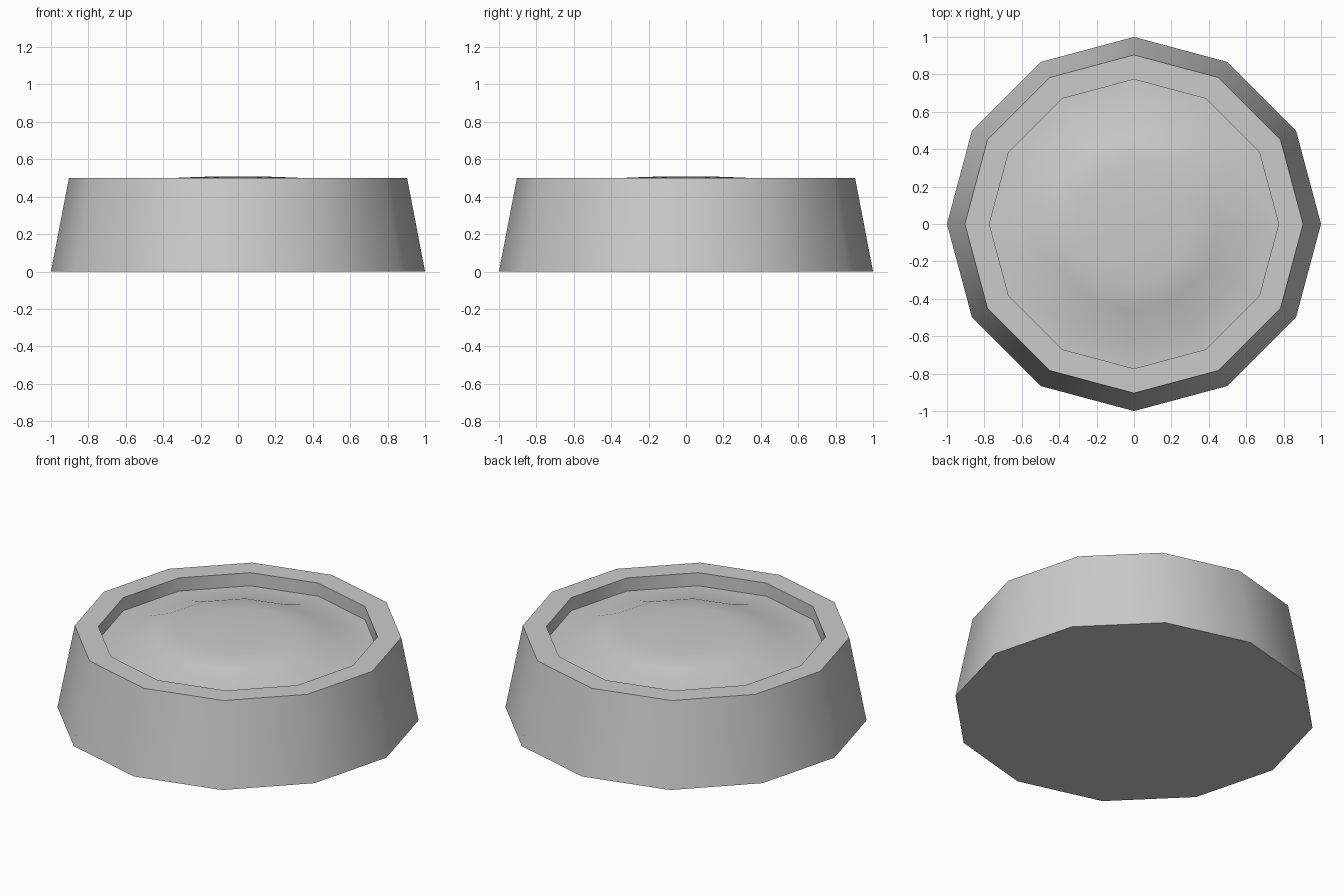
import bpy
import bmesh
from math import cos, sin, pi, radians

SIDES = 12

cube = bpy.data.objects.get("Cube")
if cube:
    bpy.data.objects.remove(cube, do_unlink=True)

grey = bpy.data.materials.new("plain_grey")
grey.use_nodes = True
colour = (0.6, 0.6, 0.6, 1.0)
grey.diffuse_color = colour
grey.node_tree.nodes["Principled BSDF"].inputs["Base Color"].default_value = colour


def lathe(name, profile, cap_start=False, cap_end=False):
    """Join twelve-sided rings given as (radius, height)."""
    bm = bmesh.new()
    rings = [[bm.verts.new((r * cos(2 * pi * i / SIDES), r * sin(2 * pi * i / SIDES), z))
              for i in range(SIDES)] for r, z in profile]
    for low, high in zip(rings, rings[1:]):
        for i in range(SIDES):
            j = (i + 1) % SIDES
            bm.faces.new((low[i], low[j], high[j], high[i]))
    if cap_start:
        bm.faces.new(rings[0][::-1])
    if cap_end:
        bm.faces.new(rings[-1])
    mesh = bpy.data.meshes.new(name)
    bm.to_mesh(mesh)
    bm.free()
    mesh.materials.append(grey)
    obj = bpy.data.objects.new(name, mesh)
    bpy.context.collection.objects.link(obj)
    bpy.ops.object.select_all(action='DESELECT')
    obj.select_set(True)
    bpy.context.view_layer.objects.active = obj
    bpy.ops.object.shade_smooth_by_angle(angle=radians(35))
    return obj


# Tapered bowl: base, outer wall, flat rim and upright inner wall
lathe("bowl", [(1.0, 0.0), (0.904, 0.5), (0.773, 0.5), (0.773, 0.42)], cap_start=True)

# Heaped filling that swells slightly above the rim
lathe("filling", [(0.773, 0.42), (0.62, 0.427), (0.46, 0.488), (0.31, 0.502), (0.14, 0.508)],
      cap_end=True)
